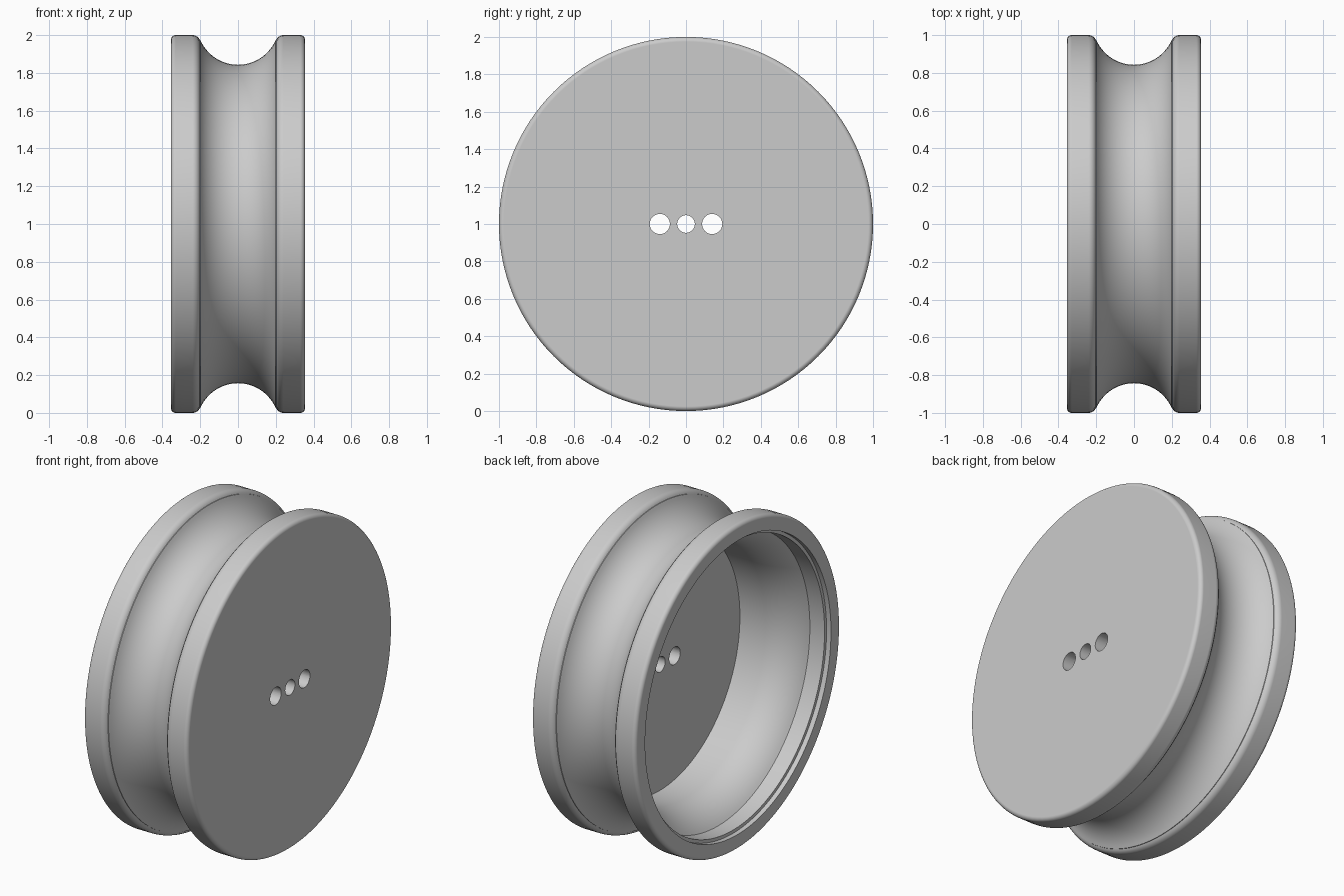
import bpy
import bmesh
from math import sin, cos, pi, radians, asin
from mathutils import Matrix, Vector

if "Cube" in bpy.data.objects:
    bpy.data.objects.remove(bpy.data.objects["Cube"], do_unlink=True)

HALF_WIDTH = 0.355
SEGMENTS = 128
FLOOR_X = 0.175       # inner side of the solid end disc
GROOVE_R = 1.06       # radius at which the groove arc is centred
GROOVE_ARC = 0.217
SHELL = 0.068         # wall thickness below the groove


def arc(cx, cr, rad, start, end, steps):
    """Points (x, radius) on an arc, angles in degrees."""
    angles = [radians(start + (end - start) * i / steps) for i in range(steps + 1)]
    return [(cx + rad * cos(a), cr + rad * sin(a)) for a in angles]


# Grey material
grey = bpy.data.materials.new("grey")
grey.use_nodes = True
colour = (0.6, 0.6, 0.6, 1)
grey.diffuse_color = colour
grey.node_tree.nodes["Principled BSDF"].inputs["Base Color"].default_value = colour

# Outer half profile on the +x side: rounded rim, rounded shoulder
rim = arc(HALF_WIDTH - 0.025, 0.975, 0.025, 0, 90, 6)
rim += arc(0.24, 0.96, 0.04, 90, 157, 6)
groove = arc(0, GROOVE_R, GROOVE_ARC, -23, -157, 28)
outer = rim + groove + [(-x, r) for x, r in reversed(rim)]

# Cavity: stepped lip, curved wall under the groove, straight wall to the floor
lip = [(-HALF_WIDTH, 0.905), (-0.325, 0.905), (-0.325, 0.885)]
wall_arc = GROOVE_ARC + SHELL
start = 180 + math_angle if (math_angle := asin((GROOVE_R - 0.885) / wall_arc) * 180 / pi) else 180
wall = arc(0, GROOVE_R, wall_arc, start, 270, 14)
floor = [(FLOOR_X, GROOVE_R - wall_arc), (FLOOR_X, 0.047)]
profile = [(HALF_WIDTH, 0.047)] + outer + lip + wall + floor

# Spin the closed profile around the x axis; the centre hole is part of it
bm = bmesh.new()
verts = [bm.verts.new((x, 0, r)) for x, r in profile]
edges = [bm.edges.new((v, verts[i - 1])) for i, v in enumerate(verts)]
bmesh.ops.spin(bm, geom=verts + edges, cent=(0, 0, 0), axis=(1, 0, 0),
               angle=2 * pi, steps=SEGMENTS, use_duplicate=False)
bmesh.ops.remove_doubles(bm, verts=bm.verts, dist=0.0002)
bmesh.ops.recalc_face_normals(bm, faces=bm.faces)
bmesh.ops.translate(bm, verts=bm.verts, vec=Vector((0, 0, 1)))
mesh = bpy.data.meshes.new("grooved_wheel")
bm.to_mesh(mesh)
bm.free()
mesh.materials.append(grey)
wheel = bpy.data.objects.new("grooved_wheel", mesh)
bpy.context.collection.objects.link(wheel)
bpy.context.view_layer.objects.active = wheel

# Two side holes through the end disc
for side in (-1, 1):
    cutter_mesh = bpy.data.meshes.new("hole_cutter")
    bm = bmesh.new()
    place = Matrix.Translation((0.27, side * 0.14, 1)) @ Matrix.Rotation(pi / 2, 4, "Y")
    bmesh.ops.create_cone(bm, cap_ends=True, segments=40, radius1=0.054,
                          radius2=0.054, depth=0.4, matrix=place)
    bm.to_mesh(cutter_mesh)
    bm.free()
    cutter_mesh.materials.append(grey)
    cutter = bpy.data.objects.new("hole_cutter", cutter_mesh)
    cutter.hide_render = True
    bpy.context.collection.objects.link(cutter)
    cut = wheel.modifiers.new("side_hole", "BOOLEAN")
    cut.operation = "DIFFERENCE"
    cut.solver = "EXACT"
    cut.object = cutter
    bpy.ops.object.modifier_apply(modifier=cut.name)
    bpy.data.objects.remove(cutter, do_unlink=True)

# Smooth shading with crisp edges and flat discs
bpy.ops.object.select_all(action="DESELECT")
wheel.select_set(True)
bpy.ops.object.shade_smooth_by_angle(angle=radians(30))
weighted = wheel.modifiers.new("flat_disc_normals", "WEIGHTED_NORMAL")
weighted.keep_sharp = True
